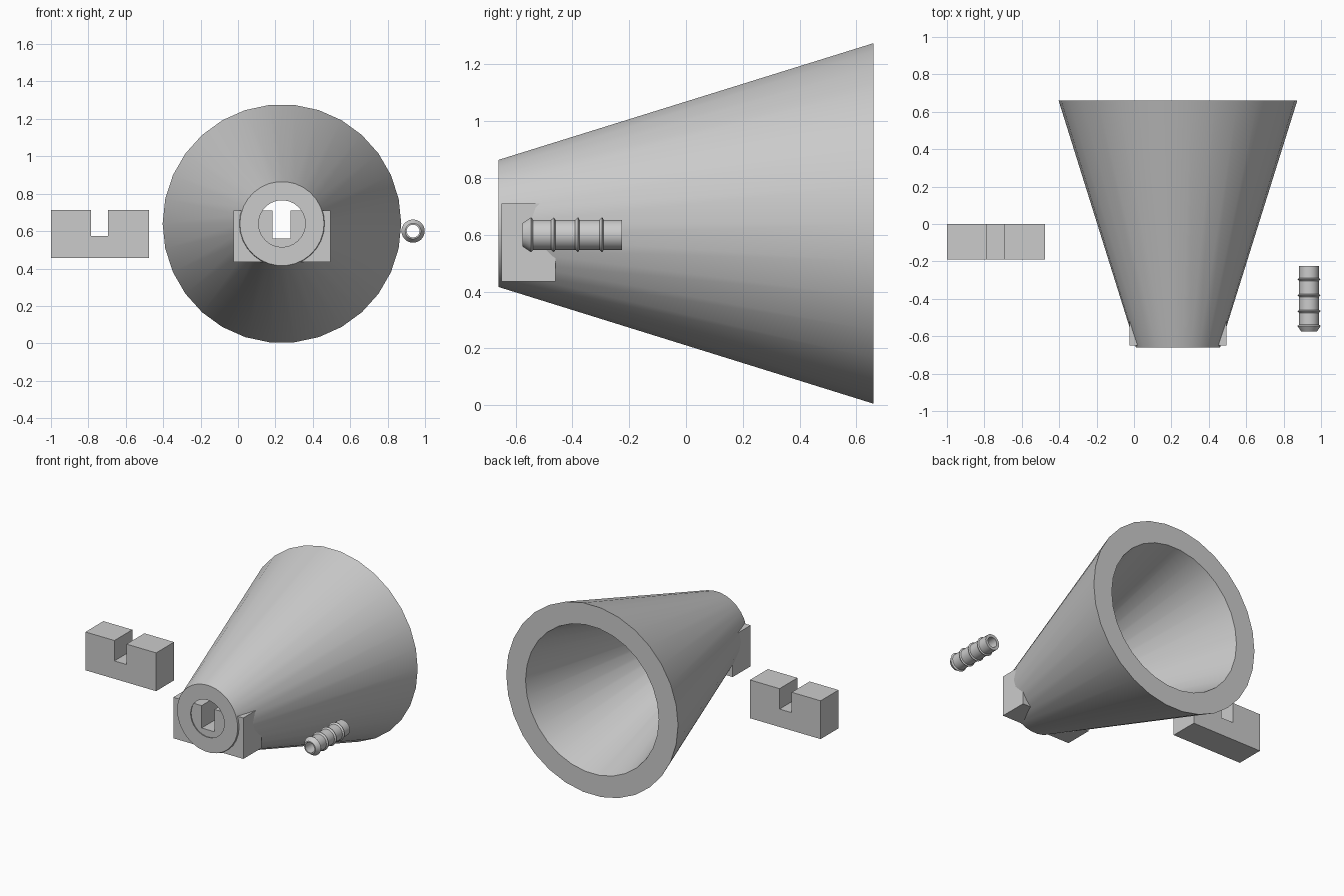
import bpy, bmesh, math

old = bpy.data.objects.get("Cube")
if old:
    bpy.data.objects.remove(old, do_unlink=True)

# One plain grey for every part
grey = bpy.data.materials.new("light grey")
grey.use_nodes = True
colour = (0.6, 0.6, 0.6, 1)
grey.diffuse_color = colour
grey.node_tree.nodes["Principled BSDF"].inputs["Base Color"].default_value = colour


def finish(name, bm, smooth=False):
    bmesh.ops.recalc_face_normals(bm, faces=bm.faces)
    mesh = bpy.data.meshes.new(name)
    bm.to_mesh(mesh)
    bm.free()
    mesh.materials.append(grey)
    obj = bpy.data.objects.new(name, mesh)
    bpy.context.collection.objects.link(obj)
    if smooth:
        bpy.ops.object.select_all(action='DESELECT')
        obj.select_set(True)
        bpy.context.view_layer.objects.active = obj
        bpy.ops.object.shade_smooth_by_angle(angle=math.radians(30))
    return obj


def lathe(name, x, z, profile, sides=30):
    """Turn a closed (radius, y) profile about an axis along y."""
    bm = bmesh.new()
    rings = []
    for i in range(sides):
        a = math.tau * i / sides
        rings.append([bm.verts.new((x + r * math.cos(a), y, z + r * math.sin(a)))
                      for r, y in profile])
    n = len(profile)
    for i in range(sides):
        a, b = rings[i], rings[(i + 1) % sides]
        for j in range(n):
            k = (j + 1) % n
            bm.faces.new((a[j], a[k], b[k], b[j]))
    return finish(name, bm, True)


def slotted_block(name, x0, x1, y0, y1, z0, z1, s0, s1, floor):
    """Extrude a U-shaped section along y."""
    section = [(x0, z0), (x1, z0), (x1, z1), (s1, z1),
               (s1, floor), (s0, floor), (s0, z1), (x0, z1)]
    bm = bmesh.new()
    face = bm.faces.new([bm.verts.new((x, y0, z)) for x, z in section])
    out = bmesh.ops.extrude_face_region(bm, geom=[face])
    moved = [v for v in out["geom"] if isinstance(v, bmesh.types.BMVert)]
    bmesh.ops.translate(bm, verts=moved, vec=(0, y1 - y0, 0))
    return finish(name, bm)


# Hollow horn with a thick wall
lathe("cone_horn", 0.235, 0.64,
      [(0.125, -0.66), (0.225, -0.66), (0.638, 0.66), (0.495, 0.66)])

# Slotted block set into the narrow end, and its loose twin
slotted_block("mouth_block", -0.025, 0.495, -0.65, -0.46, 0.435, 0.71, 0.185, 0.28, 0.56)
slotted_block("loose_block", -1.0, -0.475, -0.19, 0.0, 0.455, 0.712, -0.785, -0.695, 0.575)

# Barbed hose fitting: tapered nose, then three thin ridges
body, ridge = 0.053, 0.062
profile = [(0.034, -0.575), (0.042, -0.575), (ridge, -0.545), (body, -0.538)]
for y in (-0.465, -0.38, -0.295):
    profile += [(body, y - 0.01), (ridge, y), (body, y + 0.005)]
profile += [(body, -0.225), (0.034, -0.225)]
lathe("barbed_fitting", 0.936, 0.6, profile)
